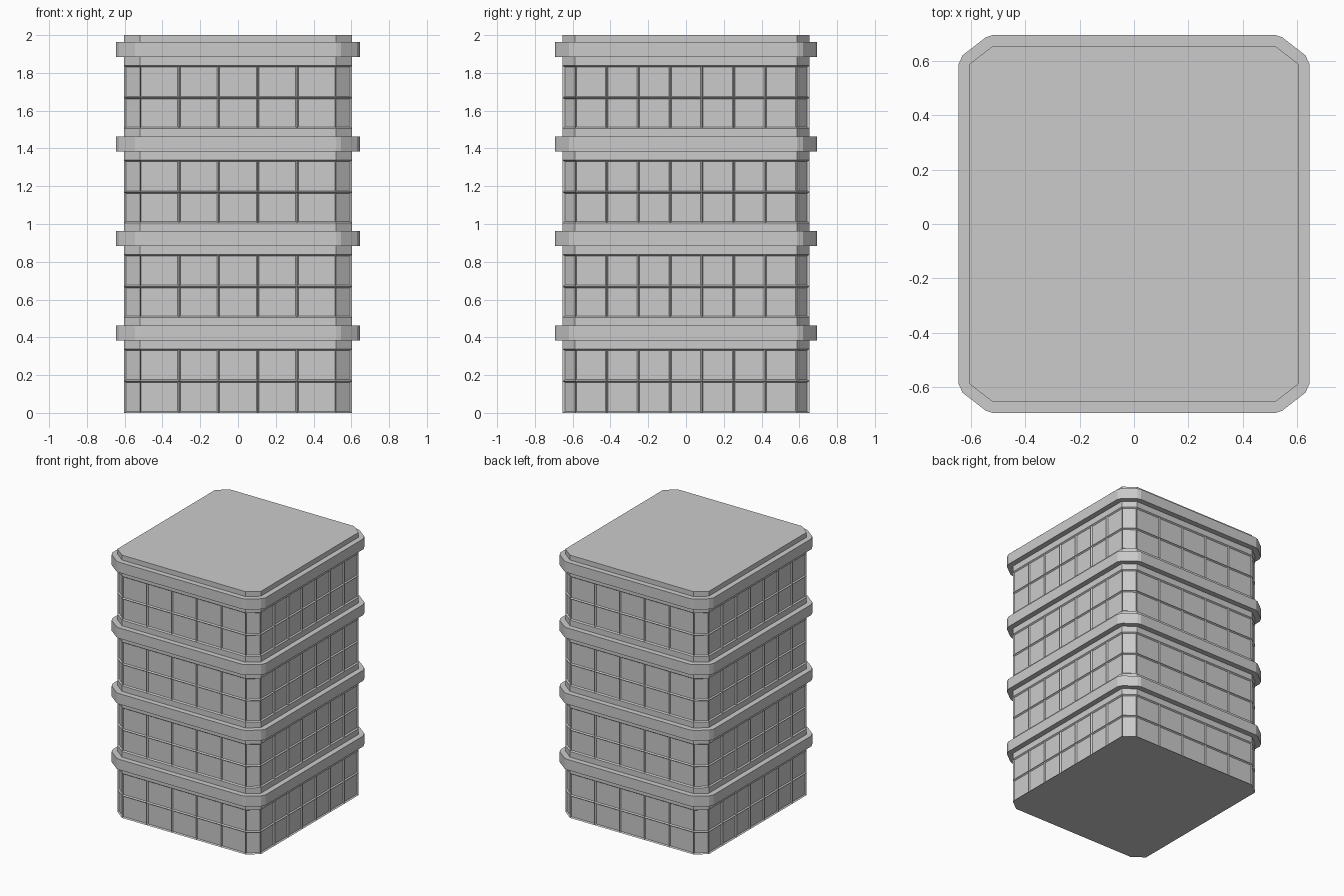
import bpy, bmesh
from mathutils import Vector

if "Cube" in bpy.data.objects:
    bpy.data.objects.remove(bpy.data.objects["Cube"])

FLOORS, FLOOR_H = 4, 0.5
BAND_LOW, BAND_HIGH, BAND_OUT = 0.383, 0.463, 0.041
HX, HY, CX, CY = 0.604, 0.653, 0.52, 0.588   # half sizes and chamfer starts

# Chamfered rectangle, counter-clockwise from the front face
OUTLINE = [Vector(p) for p in (
    (-CX, -HY), (CX, -HY), (HX, -CY), (HX, CY),
    (CX, HY), (-CX, HY), (-HX, CY), (-HX, -CY))]
PANES = [5, 1, 7, 1, 5, 1, 7, 1]             # window columns on each side


def finish(bm, name):
    bmesh.ops.remove_doubles(bm, verts=bm.verts, dist=1e-5)
    bmesh.ops.recalc_face_normals(bm, faces=bm.faces)
    mesh = bpy.data.meshes.new(name)
    bm.to_mesh(mesh)
    bm.free()
    obj = bpy.data.objects.new(name, mesh)
    bpy.context.collection.objects.link(obj)
    return obj


def sides():
    return [(OUTLINE[i], OUTLINE[(i + 1) % 8], PANES[i]) for i in range(8)]


def build_body():
    bm = bmesh.new()
    ring = []
    for a, b, n in sides():
        ring += [a.lerp(b, i / n) for i in range(n)]
    # Wall rows: two window rows, then plain wall behind and above the band
    levels = []
    for f in range(FLOORS):
        z = f * FLOOR_H
        levels += [(z + (0.006 if f else 0), False)] if f else [(0, False)]
        levels += [(z + 0.169, True), (z + 0.338, True)]
    levels.append((FLOORS * FLOOR_H, False))
    loops = [[bm.verts.new((p.x, p.y, z)) for p in ring] for z, _ in levels]
    windows = []
    count = len(ring)
    for r in range(len(levels) - 1):
        for i in range(count):
            j = (i + 1) % count
            face = bm.faces.new((loops[r][i], loops[r][j],
                                 loops[r + 1][j], loops[r + 1][i]))
            if levels[r + 1][1]:
                windows.append(face)
    # Floor and roof
    bm.faces.new(loops[0][::-1])
    bm.faces.new(loops[-1])
    bm.normal_update()
    # Recessed panes leave thin frames between them
    bmesh.ops.inset_individual(bm, faces=windows, thickness=0.007,
                               depth=-0.01, use_even_offset=True)
    return finish(bm, "tower_body")


def build_band(index):
    # Each side moves straight outwards, leaving a small bevel at every corner
    pts = []
    for a, b, _ in sides():
        d = (b - a).normalized()
        n = Vector((d.y, -d.x)) * BAND_OUT
        pts += [a + n, b + n]
    bm = bmesh.new()
    z = index * FLOOR_H
    face = bm.faces.new([bm.verts.new((p.x, p.y, z + BAND_LOW)) for p in pts])
    ext = bmesh.ops.extrude_face_region(bm, geom=[face], use_keep_orig=True)
    top = [v for v in ext["geom"] if isinstance(v, bmesh.types.BMVert)]
    bmesh.ops.translate(bm, verts=top, vec=(0, 0, BAND_HIGH - BAND_LOW))
    return finish(bm, f"floor_band_{index + 1}")


build_body()
for k in range(FLOORS):
    build_band(k)
